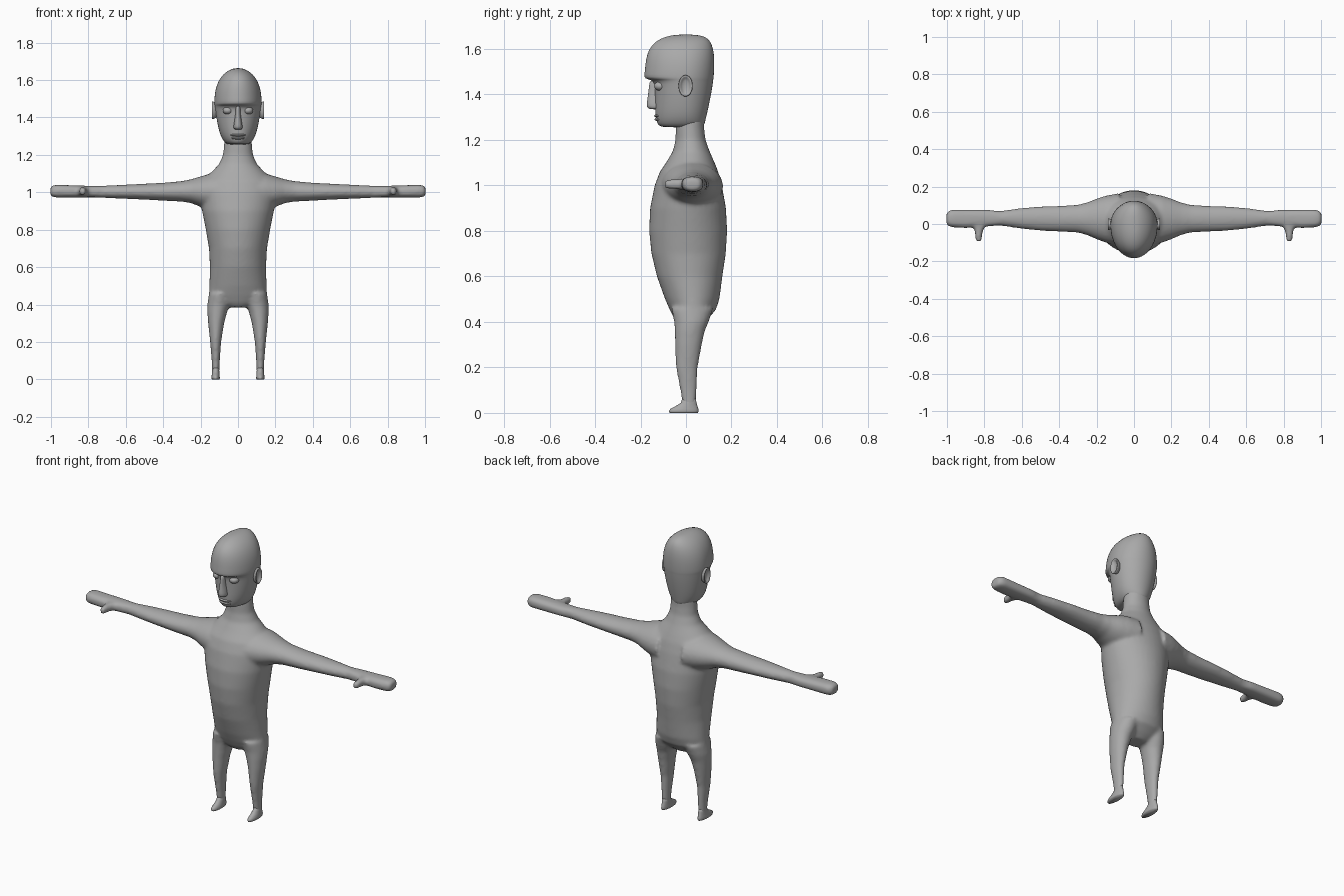
import bpy, bmesh, math

grey = bpy.data.materials.new("plain grey")
grey.diffuse_color = (0.4, 0.4, 0.4, 1)


def loft(bm, axis, rings, sign=1, n=24, mid=None, power=2.0):
    """Skin ellipses along an axis; ring = (t, a0, a1, b0, b1), the extents on the other two axes."""
    loops = []
    for t, a0, a1, b0, b1 in rings:
        ca, ra = (a0 + a1) / 2, (a1 - a0) / 2
        cb = (b0 + b1) / 2 if mid is None else mid
        loop = []
        for i in range(n):
            w = 2 * math.pi * i / n
            c, s = math.cos(w), math.sin(w)
            a = ca + ra * math.copysign(abs(c) ** (2 / power), c)
            b = cb + (b1 - cb if s > 0 else cb - b0) * math.copysign(abs(s) ** (2 / power), s)
            x, y, z = {"x": (t, a, b), "y": (a, t, b), "z": (a, b, t)}[axis]
            loop.append(bm.verts.new((sign * x, y, z)))
        loops.append(loop)
    for p, q in zip(loops, loops[1:]):
        for i in range(n):
            j = (i + 1) % n
            bm.faces.new((p[i], p[j], q[j], q[i]))
    bm.faces.new(loops[0])
    bm.faces.new(loops[-1])


def finish(name, bm, subsurf=0):
    bmesh.ops.recalc_face_normals(bm, faces=bm.faces)
    me = bpy.data.meshes.new(name)
    bm.to_mesh(me)
    bm.free()
    me.materials.append(grey)
    me.shade_smooth()
    ob = bpy.data.objects.new(name, me)
    bpy.context.collection.objects.link(ob)
    if subsurf:
        ob.modifiers.new("round", "SUBSURF").levels = subsurf
        ob.modifiers["round"].render_levels = subsurf
    return ob


def ellipsoid(name, centre, radii):
    bm = bmesh.new()
    bmesh.ops.create_uvsphere(bm, u_segments=20, v_segments=12, radius=1)
    for v in bm.verts:
        v.co = [c + r * k for c, r, k in zip(centre, radii, v.co)]
    return finish(name, bm)


# Torso and neck, half width with front and back depth
torso = [(0.385, .06, -.03, .06), (0.41, .12, -.05, .09), (0.45, .155, -.07, .13), (0.5, .153, -.092, .147),
         (0.6, .15, -.128, .16), (0.7, .155, -.152, .175), (0.8, .172, -.162, .181), (0.9, .192, -.158, .176),
         (1.0, .205, -.138, .158), (1.06, .19, -.115, .142), (1.1, .15, -.088, .126), (1.15, .102, -.058, .104),
         (1.2, .08, -.046, .086), (1.25, .075, -.045, .08), (1.32, .07, -.04, .08)]
# Arm and hand: x, y range, z range
arm = [(.08, -.12, .165, .89, 1.105), (.15, -.1, .152, .905, 1.1), (.2, -.082, .136, .922, 1.085),
       (.25, -.06, .116, .942, 1.07), (.3, -.046, .103, .95, 1.06), (.4, -.041, .097, .955, 1.051),
       (.5, -.036, .094, .961, 1.046), (.6, -.026, .086, .965, 1.041), (.7, -.011, .072, .969, 1.036),
       (.74, -.006, .069, .972, 1.033)]
hand = [(.72, -.007, .069, .972, 1.034), (.78, -.013, .076, .973, 1.034), (.9, -.022, .077, .972, 1.038),
        (.97, -.018, .077, .972, 1.04), (.992, -.012, .07, .975, 1.036), (1.003, 0, .058, .983, 1.028)]
thumb = [(.03, .785, .865, .98, 1.028), (-.015, .795, .86, .98, 1.03), (-.035, .808, .852, .983, 1.028),
         (-.075, .813, .848, .985, 1.026), (-.094, .818, .843, .988, 1.022)]
# Leg: z, x range, y range
leg = [(.46, .03, .155, -.065, .12), (.4, .042, .164, -.052, .1), (.36, .058, .164, -.05, .083),
       (.3, .074, .16, -.048, .07), (.2, .09, .149, -.045, .052), (.1, .097, .141, -.026, .047),
       (.05, .099, .139, -.018, .045), (.025, .1, .138, -.02, .045)]

bm = bmesh.new()
loft(bm, "z", [(z, -w, w, f, b) for z, w, f, b in torso], n=40)
for s in (1, -1):
    loft(bm, "x", arm, s)
    loft(bm, "x", hand, s, power=2.6)
    loft(bm, "y", thumb, s, power=2.6)
    loft(bm, "z", leg, s)
body = finish("body", bm)
fuse = body.modifiers.new("fuse", "REMESH")
fuse.mode = "VOXEL"
fuse.voxel_size = 0.009
fuse.use_smooth_shade = True
soften = body.modifiers.new("soften", "SMOOTH")
soften.factor = 0.5
soften.iterations = 8

# Head with jaw, overhanging brow and flattened crown
head = [(1.255, .05, -.1, .06), (1.262, .068, -.122, .081), (1.285, .085, -.132, .085), (1.32, .1, -.136, .094),
        (1.38, .113, -.137, .107), (1.43, .121, -.139, .116), (1.462, .125, -.142, .12), (1.467, .126, -.174, .121),
        (1.476, .127, -.186, .122), (1.5, .127, -.182, .124), (1.55, .122, -.178, .126), (1.6, .104, -.165, .121),
        (1.635, .076, -.134, .108), (1.655, .045, -.09, .085), (1.664, .018, -.04, .04)]
bm = bmesh.new()
loft(bm, "z", [(z, -w, w, f, b) for z, w, f, b in head], n=32, mid=-.005)
finish("head", bm, 1)

# Nose
bm = bmesh.new()
nose = [(1.465, .014, -.16), (1.44, .013, -.163), (1.4, .016, -.167), (1.36, .024, -.174),
        (1.343, .025, -.173), (1.334, .018, -.16)]
loft(bm, "z", [(z, -w, w, f, -.1) for z, w, f in nose], n=16)
finish("nose", bm, 1)

# Lips
ellipsoid("upper_lip", (0, -.122, 1.306), (.04, .018, .008))
ellipsoid("lower_lip", (0, -.12, 1.29), (.036, .018, .008))

for s, side in ((1, "left"), (-1, "right")):
    # Eye with thin lids
    ellipsoid(side + "_eye", (s * .054, -.112, 1.437), (.027, .028, .021))
    # Ear: dished rim around a hollow
    bm = bmesh.new()
    ear = [(.1, -.022, .022, 1.405, 1.475), (.122, -.028, .025, 1.395, 1.482), (.136, -.036, .032, 1.388, 1.488),
           (.141, -.032, .028, 1.392, 1.484), (.138, -.024, .02, 1.4, 1.476), (.126, -.016, .012, 1.41, 1.466)]
    loft(bm, "x", ear, s, n=16)
    finish(side + "_ear", bm, 1)
    # Foot with flat sole
    bm = bmesh.new()
    foot = [(0, .099, .14, -.072, .053), (.008, .097, .142, -.076, .055), (.018, .098, .141, -.068, .054),
            (.03, .099, .139, -.045, .05), (.045, .1, .138, -.022, .046), (.07, .102, .136, -.015, .042)]
    loft(bm, "z", foot, s, n=20)
    finish(side + "_foot", bm)
